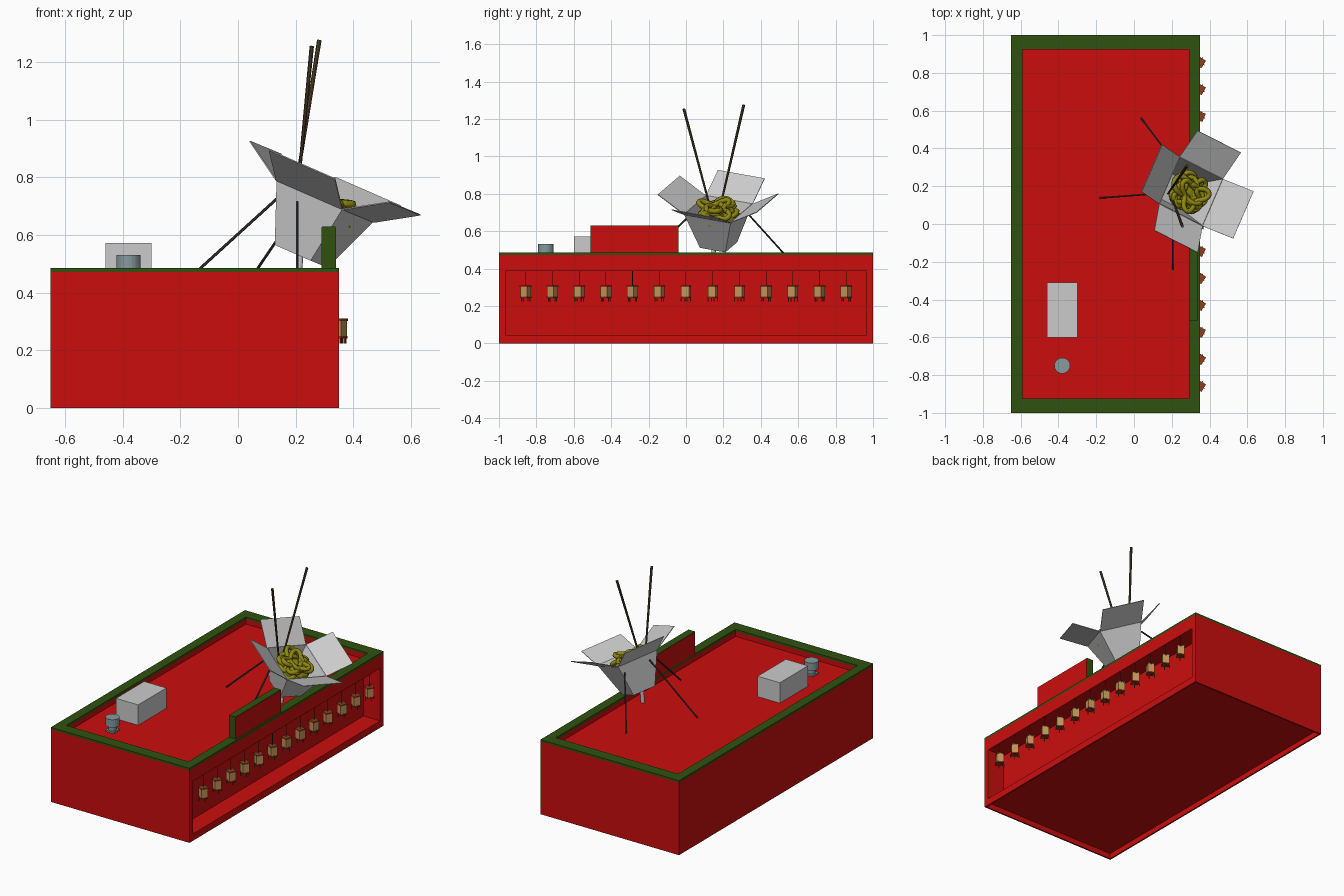
import bpy, bmesh, math, random
from mathutils import Vector, Matrix

if "Cube" in bpy.data.objects:
    bpy.data.objects.remove(bpy.data.objects["Cube"])

random.seed(4)


def mat(name, r, g, b):
    m = bpy.data.materials.new(name)
    m.diffuse_color = (r, g, b, 1)
    m.use_nodes = True
    m.node_tree.nodes["Principled BSDF"].inputs["Base Color"].default_value = m.diffuse_color
    return m


RED = mat("red", 0.6, 0.004, 0.004)
GREEN = mat("green", 0.03, 0.085, 0.005)
STEEL = mat("steel", 0.24, 0.32, 0.34)
NOODLE = mat("noodle", 0.28, 0.25, 0.005)
WOOD = mat("dark_wood", 0.09, 0.06, 0.025)
DARK = mat("dark_metal", 0.04, 0.04, 0.045)
PAPER = mat("lantern_paper", 0.55, 0.3, 0.1)
RUST = mat("lantern_rust", 0.25, 0.05, 0.015)


def finish(name, bm, *mats):
    me = bpy.data.meshes.new(name)
    bm.normal_update()
    bm.to_mesh(me)
    bm.free()
    for m in mats:
        if m:
            me.materials.append(m)
    ob = bpy.data.objects.new(name, me)
    bpy.context.collection.objects.link(ob)
    return ob


def box(name, lo, hi, m=None):
    lo, hi = Vector(lo), Vector(hi)
    bm = bmesh.new()
    bmesh.ops.create_cube(bm, size=1, matrix=Matrix.Translation((lo + hi) / 2)
                          @ Matrix.Diagonal((*(hi - lo), 1)))
    return finish(name, bm, m)


def add_rod(bm, a, b, r1, r2=None, n=6, spin=0, idx=0):
    a, b = Vector(a), Vector(b)
    d = b - a
    M = Matrix.Translation((a + b) / 2) @ d.to_track_quat('Z', 'Y').to_matrix().to_4x4() \
        @ Matrix.Rotation(spin, 4, 'Z')
    old = set(bm.faces)
    bmesh.ops.create_cone(bm, cap_ends=True, segments=n, radius1=r1,
                          radius2=r1 if r2 is None else r2, depth=d.length, matrix=M)
    for f in set(bm.faces) - old:
        f.material_index = idx


def rod(name, a, b, r1, m=None, r2=None, n=6):
    bm = bmesh.new()
    add_rod(bm, a, b, r1, r2, n)
    return finish(name, bm, m)


def cut(ob, lo, hi):
    c = box("cutter", lo, hi, RED)
    c.hide_render = True
    mod = ob.modifiers.new("cut", 'BOOLEAN')
    mod.operation, mod.solver, mod.object = 'DIFFERENCE', 'EXACT', c
    bpy.context.view_layer.objects.active = ob
    bpy.ops.object.modifier_apply(modifier="cut")
    bpy.data.objects.remove(c)


# building with shop-front recess, roof well and hollow underside
WELL = (-0.59, -0.925, 0.44), (0.29, 0.925, 1)
building = box("building", (-0.65, -1, 0), (0.35, 1, 0.472), RED)
cut(building, (0.23, -0.965, 0.045), (0.5, 0.965, 0.388))
cut(building, *WELL)
cut(building, (-0.64, -0.99, -0.1), (0.34, 0.99, 0.035))
trim = box("roof_trim", (-0.65, -1, 0.472), (0.35, 1, 0.486), GREEN)
cut(trim, *WELL)

# sign board on the roof edge
box("sign_frame", (0.291, -0.51, 0.48), (0.339, -0.04, 0.63), GREEN)
box("sign_panel", (0.29, -0.507, 0.486), (0.34, -0.043, 0.627), RED)

# roof equipment
box("air_unit", (-0.46, -0.6, 0.44), (-0.30, -0.31, 0.573))
box("vent_base", (-0.41, -0.78, 0.44), (-0.35, -0.72, 0.45), STEEL)
rod("vent_pipe", (-0.38, -0.75, 0.45), (-0.38, -0.75, 0.49), 0.024, STEEL, n=16)
rod("vent_cap", (-0.38, -0.75, 0.48), (-0.38, -0.75, 0.531), 0.042, STEEL, n=20)

# row of hanging lanterns
for i in range(13):
    y, s = -0.857 + i * 0.1428, random.uniform(0.15, 0.6)
    bm = bmesh.new()

    def part(z1, z2, r, idx, n=4, dx=0, dy=0):
        add_rod(bm, (0.349 + dx, y + dy, z1), (0.349 + dx, y + dy, z2), r, n=n, spin=s, idx=idx)
    part(0.25, 0.302, 0.030, 0)
    part(0.302, 0.31, 0.033, 1)
    part(0.242, 0.25, 0.031, 1)
    part(0.31, 0.388, 0.0018, 2)
    for k in range(4):
        a = s + math.pi / 4 + k * math.pi / 2
        part(0.224, 0.244, 0.003, 1, dx=0.026 * math.cos(a), dy=0.026 * math.sin(a))
    finish(f"lantern_{i + 1}", bm, PAPER, RUST, DARK)

# tilted carton: local frame centred on its opening
e1 = Vector((0.830, -0.424, -0.362)).normalized()
n = e1.cross(Vector((0.361, 0.920, -0.149))).normalized()
e2 = n.cross(e1)
FRAME = Matrix((e1, e2, n)).transposed().to_4x4()
FRAME.translation = (0.3025, 0.1725, 0.719)

W, B, H = 0.138, 0.075, 0.21
SQ = [(-1, -1), (1, -1), (1, 1), (-1, 1)]
bm = bmesh.new()
low = [bm.verts.new((x * B, y * B, -H)) for x, y in SQ]
top = [bm.verts.new((x * W, y * W, 0)) for x, y in SQ]
bm.faces.new(low[::-1])
for i in range(4):
    j = (i + 1) % 4
    bm.faces.new((low[i], low[j], top[j], top[i]))
carton = finish("carton", bm)

bm = bmesh.new()
for i in range(4):
    R = Matrix.Rotation(i * math.pi / 2, 4, 'Z')
    bm.faces.new([bm.verts.new(R @ Vector(p)) for p in
                  ((W, -W, 0), (W + 0.153, -W, 0.088), (W + 0.153, W, 0.088), (W, W, 0))])
flaps = finish("carton_flaps", bm)
for ob in (carton, flaps):
    ob.matrix_world = FRAME
    mod = ob.modifiers.new("thickness", 'SOLIDIFY')
    mod.thickness = 0.004

# noodles: tangled thick strands inside the opening
cu = bpy.data.curves.new("noodles", 'CURVE')
cu.dimensions = '3D'
cu.bevel_depth, cu.bevel_resolution, cu.resolution_u = 0.014, 1, 4
for k in range(9):
    sp = cu.splines.new('NURBS')
    sp.points.add(13)
    sp.use_cyclic_u = True
    ph, lobes = random.uniform(0, 6.28), random.choice((2, 3))
    ox, oy = random.uniform(-0.025, 0.025), random.uniform(-0.025, 0.025)
    for i, p in enumerate(sp.points):
        a = i / 14 * math.tau
        r = 0.068 + 0.035 * math.sin(lobes * a + ph)
        z = -0.055 + 0.009 * k + 0.014 * math.sin(3 * a + ph * 2)
        p.co = (ox + r * math.cos(a), oy + r * math.sin(a), z, 1)
noodles = bpy.data.objects.new("noodles", cu)
bpy.context.collection.objects.link(noodles)
cu.materials.append(NOODLE)
noodles.matrix_world = FRAME
bpy.ops.object.select_all(action='DESELECT')
noodles.select_set(True)
bpy.context.view_layer.objects.active = noodles
bpy.ops.object.convert(target='MESH')

bm = bmesh.new()
bmesh.ops.create_uvsphere(bm, u_segments=12, v_segments=8, radius=1,
                          matrix=Matrix.Translation((0, 0, -0.05)) @ Matrix.Diagonal((0.1, 0.1, 0.045, 1)))
finish("noodle_core", bm, NOODLE).matrix_world = FRAME

# chopsticks
for i, (tip, end) in enumerate((((0.195, 0.155, 0.63), (0.256, -0.012, 1.255)),
                                ((0.18, 0.16, 0.63), (0.282, 0.309, 1.276)))):
    rod(f"chopstick_{i + 1}", tip, end, 0.005, WOOD, r2=0.008, n=8)

# support struts and central post
for i, (foot, head) in enumerate((((0.038, 0.56, 0.44), (0.215, 0.325, 0.70)),
                                  ((-0.18, 0.138, 0.44), (0.15, 0.163, 0.74)),
                                  ((0.206, -0.24, 0.44), (0.206, 0.055, 0.715)))):
    rod(f"strut_{i + 1}", foot, head, 0.005, DARK)
rod("post", (0.21, 0.145, 0.44), (0.215, 0.15, 0.54), 0.012, n=12)
